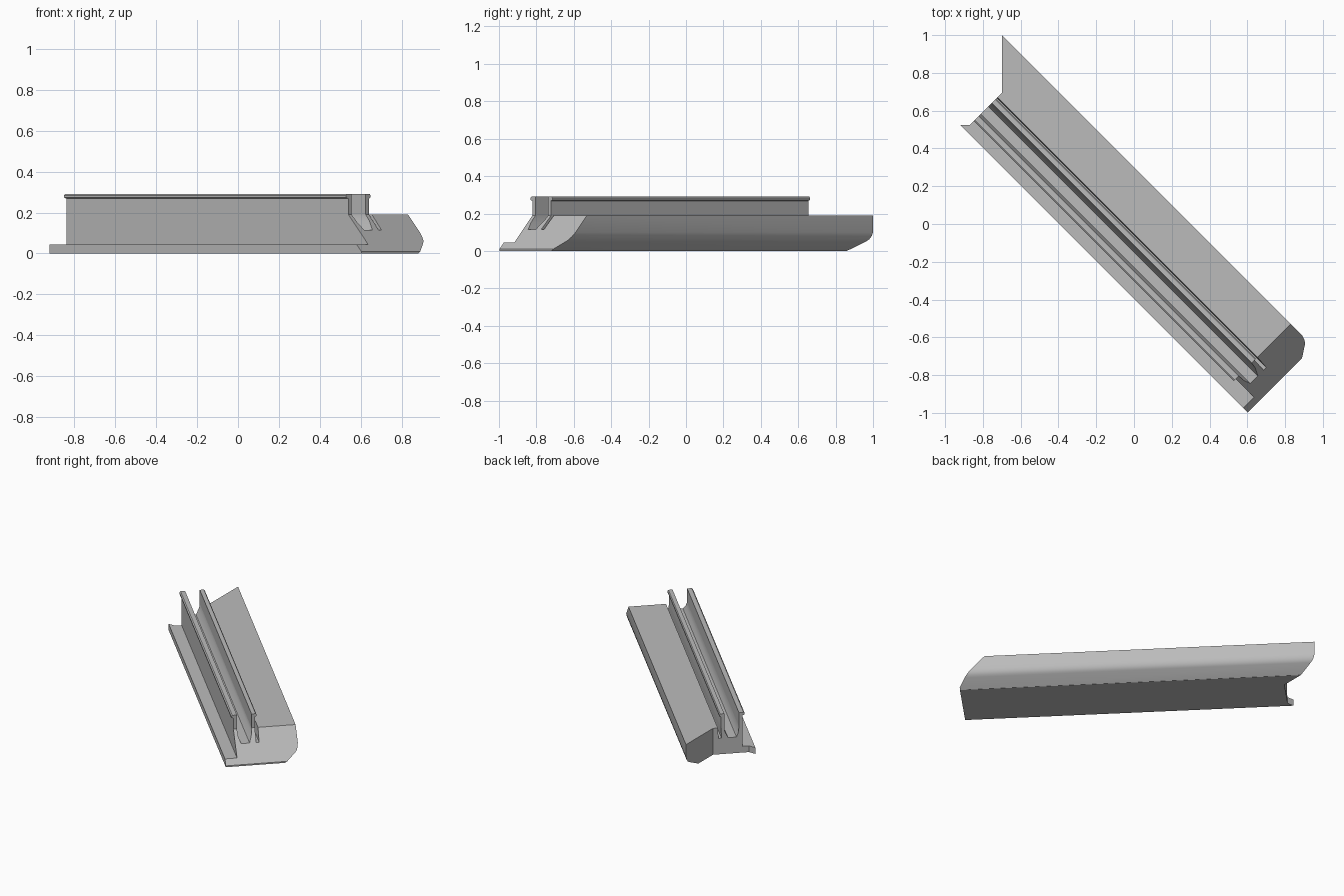
import bpy, bmesh, math
from mathutils import Vector

if "Cube" in bpy.data.objects:
    bpy.data.objects.remove(bpy.data.objects["Cube"], do_unlink=True)

# Single grey material
grey = bpy.data.materials.new("plain_grey")
grey.use_nodes = True
colour = (0.5, 0.5, 0.5, 1)
grey.diffuse_color = colour
grey.node_tree.nodes["Principled BSDF"].inputs["Base Color"].default_value = colour

ALONG = Vector((1, -1, 0)).normalized()
ACROSS = Vector((1, 1, 0)).normalized()
DECK = 0.19       # height of the wide deck
LIP = 0.01        # upright strip under the sloped end
FOOT_CUT, SLAB_CUT = -0.244, -0.005   # where the square end turns into mitres


def start_at(n):
    """Far end: square in the middle, mitred on both sides."""
    if n > SLAB_CUT:
        return -0.985 - (n - SLAB_CUT)
    if n < FOOT_CUT:
        return -0.985 - (FOOT_CUT - n)
    return -0.985


def end_at(z):
    """Near end: raked back up to the deck, upright above it."""
    return 1.131 - 0.94 * (min(max(z, LIP), DECK) - LIP)


def extrude_section(name, section):
    bm = bmesh.new()
    bm.faces.new([bm.verts.new((n, 0, z)) for n, z in section])
    # Split the section where the end planes change
    for co, no in (((FOOT_CUT, 0, 0), (1, 0, 0)), ((SLAB_CUT, 0, 0), (1, 0, 0)),
                   ((0, 0, LIP), (0, 0, 1))):
        bmesh.ops.bisect_plane(bm, geom=bm.verts[:] + bm.edges[:] + bm.faces[:],
                               dist=1e-5, plane_co=co, plane_no=no)
    near = bmesh.ops.extrude_face_region(bm, geom=bm.faces[:], use_keep_orig=True)["geom"]
    near = {v for v in near if isinstance(v, bmesh.types.BMVert)}
    for v in bm.verts:
        n, z = v.co.x, v.co.z
        u = end_at(z) if v in near else start_at(n)
        v.co = ALONG * u + ACROSS * n + Vector((0, 0, z))
    bmesh.ops.recalc_face_normals(bm, faces=bm.faces[:])
    bmesh.ops.dissolve_limit(bm, angle_limit=0.01, verts=bm.verts[:], edges=bm.edges[:])
    mesh = bpy.data.meshes.new(name)
    bm.to_mesh(mesh)
    bm.free()
    mesh.materials.append(grey)
    obj = bpy.data.objects.new(name, mesh)
    bpy.context.collection.objects.link(obj)
    bpy.ops.object.select_all(action='DESELECT')
    obj.select_set(True)
    bpy.context.view_layer.objects.active = obj
    bpy.ops.object.shade_smooth_by_angle(angle=math.radians(25))
    return obj


# Body: foot, channel, narrow groove, deck and rounded lower back edge
extrude_section("body", [
    (-0.28, 0), (0.113, 0), (0.185, 0.05), (0.198, 0.062), (0.207, 0.079),
    (0.212, 0.10), (0.212, DECK), (-0.037, DECK), (-0.042, 0.115),
    (-0.062, 0.115), (-0.058, DECK), (-0.08, DECK), (-0.084, 0.16),
    (-0.105, 0.115), (-0.161, 0.115), (-0.174, 0.15), (-0.177, DECK),
    (-0.2, DECK), (-0.2, 0.045), (-0.28, 0.045)])


# Upright rails with a lip on their outer side
def rail(name, inner, outer, lip):
    mid = (outer + lip) / 2
    extrude_section(name, [
        (inner, DECK), (outer, DECK), (outer, 0.268), (lip, 0.273),
        (lip, 0.284), (mid, 0.29), (inner, 0.29)])


rail("front_rail", -0.177, -0.2, -0.215)
rail("rear_rail", -0.08, -0.058, -0.047)
